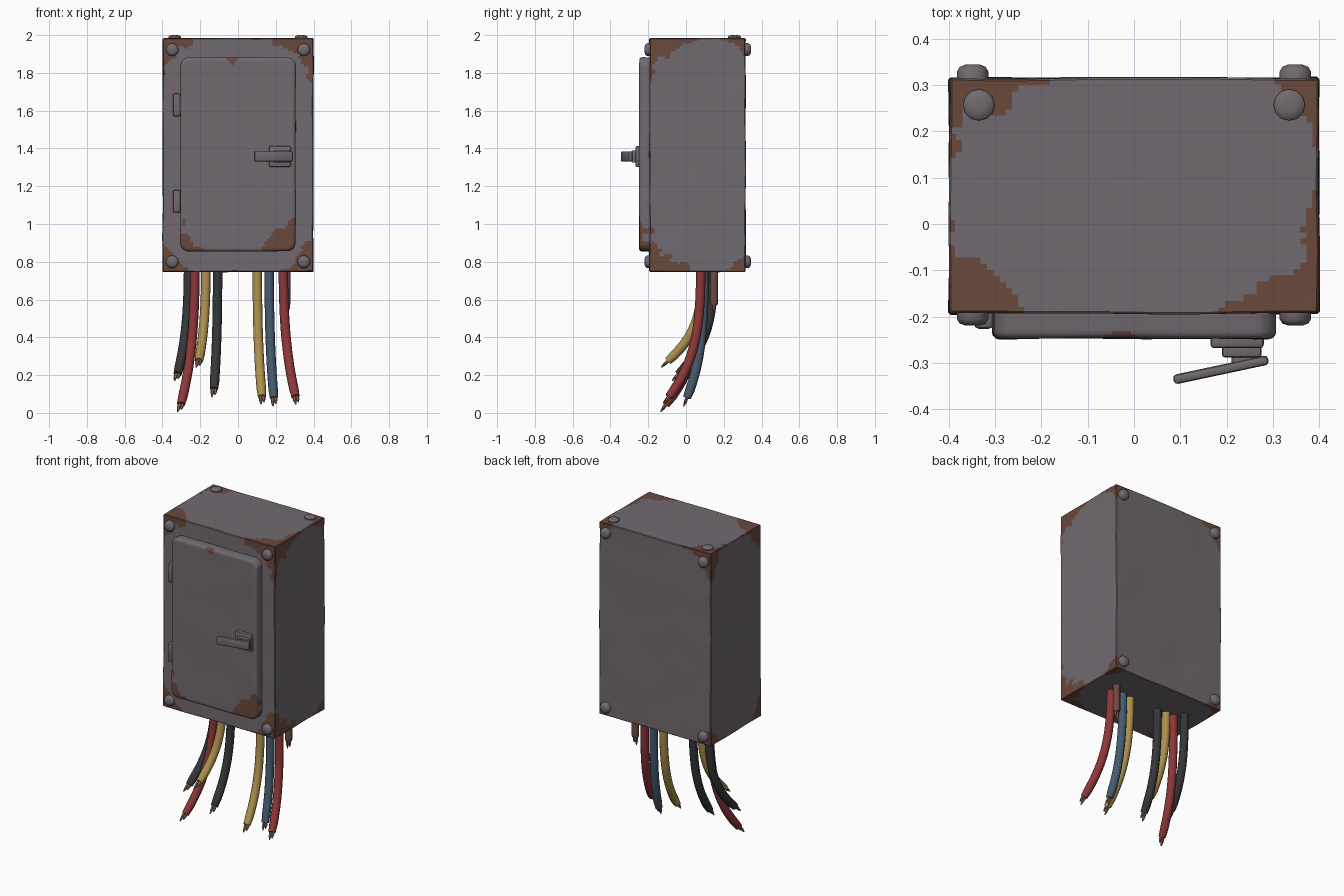
import bpy, bmesh, math
from mathutils import Vector, Matrix, noise

if "Cube" in bpy.data.objects:
    bpy.data.objects.remove(bpy.data.objects["Cube"])


def material(name, rgb):
    m = bpy.data.materials.new(name)
    m.diffuse_color = (*rgb, 1)
    m.use_nodes = True
    m.node_tree.nodes["Principled BSDF"].inputs["Base Color"].default_value = m.diffuse_color
    return m


GREY = material("grey_steel", (0.165, 0.145, 0.162))
RUST = material("rust", (0.145, 0.066, 0.046))
RED = material("red_rubber", (0.27, 0.038, 0.04))
YELLOW = material("yellow_rubber", (0.42, 0.28, 0.075))
BLUE = material("blue_rubber", (0.06, 0.105, 0.155))
BLACK = material("black_rubber", (0.035, 0.037, 0.039))
BROWN = material("brown_rubber", (0.15, 0.07, 0.058))
COPPER = material("copper", (0.27, 0.15, 0.09))


def finish(bm, name, mats, angle=35):
    bmesh.ops.recalc_face_normals(bm, faces=bm.faces)
    me = bpy.data.meshes.new(name)
    bm.to_mesh(me)
    bm.free()
    for m in mats:
        me.materials.append(m)
    me.shade_smooth()
    me.set_sharp_from_angle(angle=math.radians(angle))
    ob = bpy.data.objects.new(name, me)
    bpy.context.collection.objects.link(ob)
    return ob


def cuboid(lo, hi):
    lo, hi = Vector(lo), Vector(hi)
    bm = bmesh.new()
    bmesh.ops.create_cube(bm, size=1, matrix=Matrix.Translation((lo + hi) / 2) @ Matrix.Diagonal((*(hi - lo), 1)))
    return bm


def bevel(bm, edges, width, segs):
    bmesh.ops.bevel(bm, geom=edges, offset=width, segments=segs, profile=0.5, affect='EDGES')


def block(name, lo, hi, width=0.006, rot=0):
    bm = cuboid(lo, hi)
    bevel(bm, bm.edges[:], width, 2)
    mid = (Vector(lo) + Vector(hi)) / 2
    bmesh.ops.rotate(bm, verts=bm.verts, cent=mid, matrix=Matrix.Rotation(rot, 3, 'Z'))
    return finish(bm, name, [GREY])


def slice_grid(bm, axes, step):
    for a in axes:
        vals = [v.co[a] for v in bm.verts]
        lo, hi = min(vals), max(vals)
        n = round((hi - lo) / step)
        normal = Vector([float(i == a) for i in range(3)])
        for k in range(1, n):
            co = normal * (lo + (hi - lo) * k / n)
            bmesh.ops.bisect_plane(bm, geom=bm.verts[:] + bm.edges[:] + bm.faces[:],
                                   plane_co=co, plane_no=normal, dist=1e-5)


def weather(bm, corners, dent):
    # rust creeps along the edges from each corner, with a ragged border
    for f in bm.faces:
        c = f.calc_center_median()
        wob = 1 + 0.55 * noise.noise(c * 14) + 0.2 * noise.noise(c * 40)
        for p, r in corners:
            d = sum(abs(c[i] - p[i]) ** 0.75 for i in range(3)) ** (1 / 0.75)
            if d < r * wob:
                f.material_index = 1
    # shallow dents
    for v in bm.verts:
        v.co += noise.noise_vector(v.co * 4.5) * dent


# cabinet body
LO, HI = (-0.398, -0.193, 0.747), (0.398, 0.315, 1.983)
radii = {(0, 0, 1): 0.18, (1, 0, 1): 0.23, (0, 0, 0): 0.17, (1, 0, 0): 0.2,
         (0, 1, 1): 0.18, (1, 1, 1): 0.12, (0, 1, 0): 0.12, (1, 1, 0): 0.11}
body = cuboid(LO, HI)
bevel(body, body.edges[:], 0.004, 1)
slice_grid(body, (0, 1, 2), 0.0135)
weather(body, [([(LO, HI)[k[i]][i] for i in range(3)], r) for k, r in radii.items()], 0.004)
finish(body, "cabinet_body", [GREY, RUST])

# door with rounded corners and a soft front edge
door = cuboid((-0.305, -0.247, 0.855), (0.305, -0.18, 1.882))
bevel(door, [e for e in door.edges if abs(e.verts[0].co.y - e.verts[1].co.y) > 0.01], 0.045, 5)
bevel(door, [e for e in door.edges if all(v.co.y < -0.24 for v in e.verts)], 0.016, 3)
slice_grid(door, (0, 2), 0.0135)
weather(door, [((-0.29, -0.247, 0.86), 0.13), ((0.29, -0.247, 0.865), 0.2),
               ((-0.22, -0.247, 0.855), 0.06), ((-0.03, -0.247, 1.88), 0.05)], 0.003)
finish(door, "door", [GREY, RUST])

# hinges
for i, z in enumerate((1.63, 1.12)):
    block(f"hinge_{i}", (-0.345, -0.226, z - 0.06), (-0.303, -0.18, z + 0.06), 0.01)

# latch: plate, boss, collar and tilted lever
block("latch_plate", (0.165, -0.268, 1.302), (0.28, -0.235, 1.412), 0.008)
block("latch_boss", (0.19, -0.288, 1.325), (0.275, -0.255, 1.39), 0.006)
block("latch_collar", (0.21, -0.305, 1.335), (0.265, -0.275, 1.38), 0.006)
block("latch_lever", (0.083, -0.325, 1.33), (0.292, -0.304, 1.385), 0.008, math.radians(12))


def bolt(name, pos, normal, height):
    bm = bmesh.new()
    prof = [(0.034, -0.3), (0.034, 0.45), (0.028, 0.8), (0.015, 0.97)]
    rings = [[bm.verts.new((r * math.cos(a * math.pi / 6), r * math.sin(a * math.pi / 6), h * height))
              for a in range(12)] for r, h in prof]
    for a, b in zip(rings, rings[1:]):
        for i in range(12):
            j = (i + 1) % 12
            bm.faces.new((a[i], a[j], b[j], b[i]))
    bm.faces.new(rings[-1])
    bm.faces.new(rings[0][::-1])
    rot = Vector((0, 0, 1)).rotation_difference(Vector(normal)).to_matrix().to_4x4()
    bm.transform(Matrix.Translation(pos) @ rot)
    finish(bm, name, [GREY], 40)


# corner bolts on front, back and top
for s in (-1, 1):
    side = "left" if s < 0 else "right"
    for z, lvl in ((1.923, "upper"), (0.8, "lower")):
        bolt(f"front_bolt_{side}_{lvl}", (s * 0.348, -0.193, z), (0, -1, 0), 0.027)
        bolt(f"back_bolt_{side}_{lvl}", (s * 0.348, 0.315, z), (0, 1, 0), 0.03)
    bolt(f"top_bolt_{side}", (s * 0.335, 0.257, 1.983), (0, 0, 1), 0.0175)


def tube(name, pts, radii, mat, sides=12):
    bm = bmesh.new()
    rings = []
    for i, p in enumerate(pts):
        t = (pts[min(i + 1, len(pts) - 1)] - pts[max(i - 1, 0)]).normalized()
        u = t.cross(Vector((0, 1, 0.0))).normalized() if abs(t.y) < 0.9 else Vector((1, 0, 0))
        w = t.cross(u)
        rings.append([bm.verts.new(p + radii[i] * (u * math.cos(a) + w * math.sin(a)))
                      for a in (2 * math.pi * k / sides for k in range(sides))])
    for a, b in zip(rings, rings[1:]):
        for i in range(sides):
            j = (i + 1) % sides
            bm.faces.new((a[i], a[j], b[j], b[i]))
    bm.faces.new(rings[0][::-1])
    bm.faces.new(rings[-1])
    return finish(bm, name, [mat], 45)


def wire(name, mat, start, end, r=0.025):
    # hangs straight, then bends towards its end; bare strands stick out
    p0, p3 = Vector((*start, 0.78)), Vector(end)
    d = p3 - p0
    p1 = p0 + Vector((0, 0, d.z * 0.45))
    p2 = p0 + Vector((d.x * 0.3, d.y * 0.12, d.z * 0.72))
    ts = [i / 14 for i in range(15)]
    pts = [(1 - t) ** 3 * p0 + 3 * t * (1 - t) ** 2 * p1 + 3 * t * t * (1 - t) * p2 + t ** 3 * p3 for t in ts]
    tube(name, pts, [r] * 14 + [r * 0.85], mat)
    t = (pts[-1] - pts[-2]).normalized()
    for k, (off, ln) in enumerate(((-0.008, 0.05), (0.008, 0.035))):
        q = p3 + Vector((off, 0, 0))
        tube(f"{name}_strand_{k}", [q - t * 0.02, q + t * ln * 0.5, q + t * ln],
             [0.01, 0.009, 0.003], COPPER, 6)


# hanging wires
wire("black_wire_outer", BLACK, (-0.262, 0.145), (-0.32, -0.04, 0.205))
wire("red_wire_left", RED, (-0.228, 0.085), (-0.302, -0.105, 0.045))
wire("yellow_wire_left", YELLOW, (-0.17, 0.088), (-0.207, -0.095, 0.275))
wire("black_wire_inner", BLACK, (-0.108, 0.085), (-0.127, -0.06, 0.125))
wire("yellow_wire_right", YELLOW, (0.102, 0.085), (0.127, -0.09, 0.085))
wire("blue_wire", BLUE, (0.165, 0.095), (0.19, 0.005, 0.08))
wire("red_wire_right", RED, (0.24, 0.078), (0.305, -0.09, 0.085))
wire("brown_wire_stub", BROWN, (0.257, 0.148), (0.257, 0.148, 0.57), 0.022)
